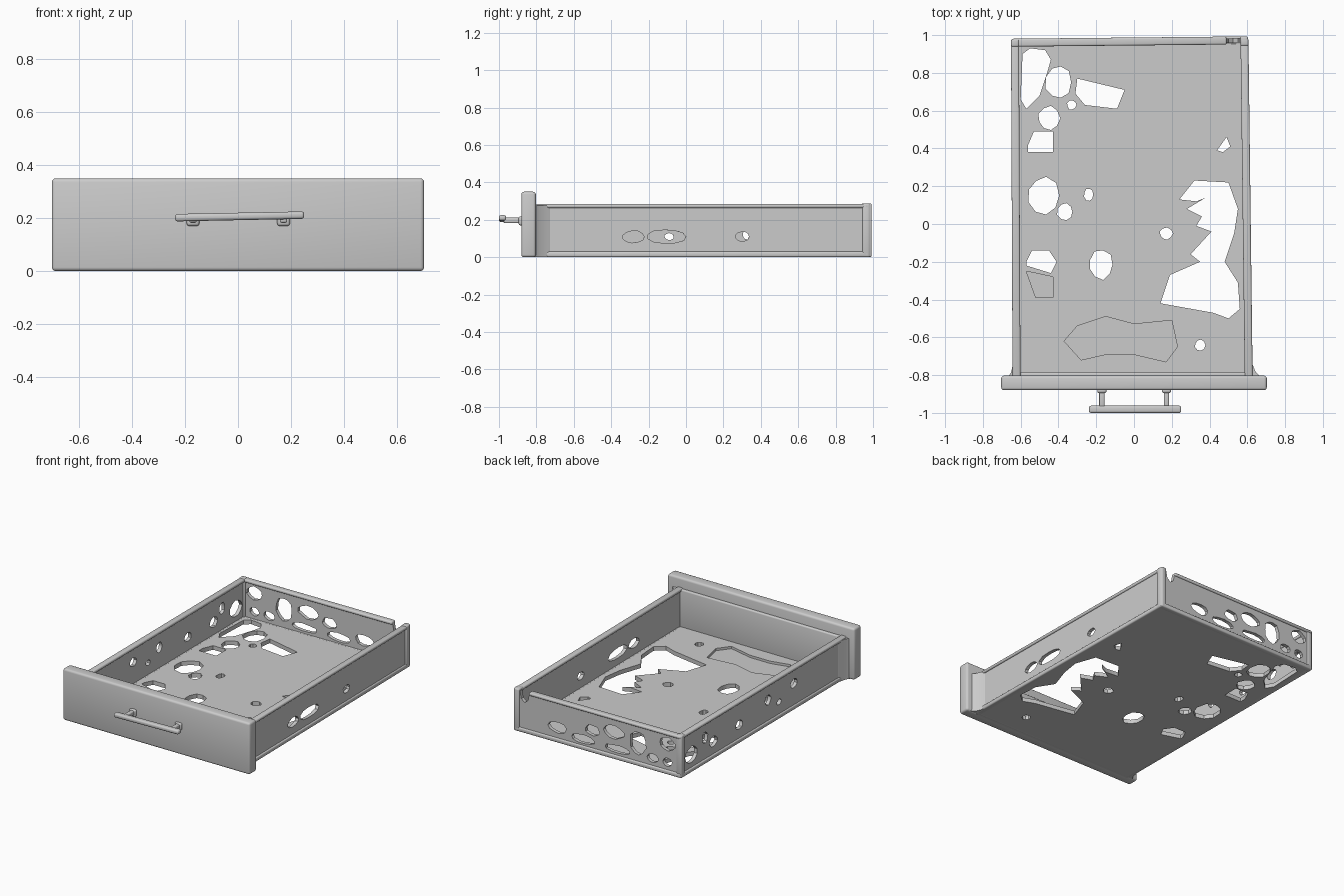
import bpy, bmesh, math, random
from mathutils import Matrix, Vector

random.seed(4)
if "Cube" in bpy.data.objects:
    bpy.data.objects.remove(bpy.data.objects["Cube"])

GREY = (0.6, 0.6, 0.6, 1)
mat = bpy.data.materials.new("plain grey")
mat.use_nodes = True
mat.diffuse_color = GREY
mat.node_tree.nodes["Principled BSDF"].inputs["Base Color"].default_value = GREY
parts = []


def add(name, data, matrix=Matrix()):
    ob = bpy.data.objects.new(name, data)
    bpy.context.collection.objects.link(ob)
    ob.matrix_world = matrix
    data.materials.append(mat)
    parts.append(ob)
    return ob


def box(name, lo, hi, bevel=0.008, matrix=Matrix(), slope=0.0):
    """Bevelled box between two corners; slope lifts z along x."""
    bm = bmesh.new()
    bmesh.ops.create_cube(bm, size=1)
    for v in bm.verts:
        v.co = Vector([l + (c + 0.5) * (h - l) for c, l, h in zip(v.co, lo, hi)])
        v.co.z += slope * v.co.x
    bmesh.ops.bevel(bm, geom=bm.edges[:], offset=bevel, segments=3,
                    profile=0.5, affect='EDGES')
    me = bpy.data.meshes.new(name)
    bm.to_mesh(me)
    bm.free()
    return add(name, me, matrix)


def ragged(cx, cy, rx, ry, n=11):
    """Uneven round hole outline."""
    out = []
    for i in range(n):
        a = math.tau * i / n
        k = random.uniform(0.9, 1.06)
        out.append((cx + rx * k * math.cos(a), cy + ry * k * math.sin(a)))
    return out


def plate(name, outline, holes, thick, matrix):
    """Flat plate with holes, filled from closed outlines."""
    cu = bpy.data.curves.new(name, 'CURVE')
    cu.dimensions = '2D'
    cu.fill_mode = 'BOTH'
    cu.extrude = thick / 2
    for pts in [outline] + holes:
        sp = cu.splines.new('POLY')
        sp.points.add(len(pts) - 1)
        for p, (x, y) in zip(sp.points, pts):
            p.co = (x, y, 0, 1)
        sp.use_cyclic_u = True
    ob = add(name, cu, matrix)
    bpy.ops.object.select_all(action='DESELECT')
    ob.select_set(True)
    bpy.context.view_layer.objects.active = ob
    bpy.ops.object.convert(target='MESH')
    parts[-1] = bpy.context.view_layer.objects.active


def wall(name, p0, p1, start, holes, notch=None):
    """Upright thin wall with thicker rims; holes are (position, z, rx, rz)."""
    p0, p1 = Vector((*p0, 0)), Vector((*p1, 0))
    d = (p1 - p0).normalized()
    up = Vector((0, 0, 1))
    m = Matrix((d, up, d.cross(up))).transposed().to_4x4()
    m.translation = p0
    length = (p1 - p0).length
    top, w = 0.285, 0.021
    outline = [(0, 0.005), (length, 0.005), (length, top - 0.01)]
    rim_end = length + 0.015
    if notch:
        a, b = notch[0] - start, notch[1] - start
        outline += [(b, top - 0.01), (b - 0.01, 0.225), ((a + b) / 2, 0.205),
                    (a + 0.01, 0.225), (a, top - 0.01)]
        rim_end = a
    outline.append((0, top - 0.01))
    plate(name, outline, [ragged(u - start, z, rx, rz) for u, z, rx, rz in holes], 0.024, m)
    box(name + "_top_rim", (-0.015, top - 0.022, -w), (rim_end, top, w), 0.009, m)
    box(name + "_bottom_rim", (-0.015, 0, -w), (length + 0.015, 0.03, w), 0.009, m)
    box(name + "_end_post", (length - 0.022, 0, -w), (length + 0.018, top + 0.003, w), 0.009, m)


# Side and back walls
wall("left_wall", (0.607, -0.8), (0.585, 0.965), -0.8,
     [(-0.28, 0.11, 0.06, 0.033), (-0.1, 0.11, 0.105, 0.038), (0.3, 0.11, 0.036, 0.027)])
wall("right_wall", (-0.622, -0.8), (-0.63, 0.96), -0.8,
     [(0.86, 0.115, 0.065, 0.055), (0.71, 0.175, 0.03, 0.04), (0.62, 0.115, 0.045, 0.035),
      (0.34, 0.12, 0.04, 0.03), (0.03, 0.17, 0.03, 0.035), (-0.09, 0.11, 0.025, 0.02),
      (-0.25, 0.175, 0.04, 0.03)])
wall("back_wall", (-0.63, 0.96), (0.585, 0.972), -0.63,
     [(-0.54, 0.205, 0.06, 0.045), (-0.54, 0.08, 0.035, 0.03), (-0.32, 0.155, 0.06, 0.08),
      (-0.43, 0.08, 0.04, 0.03), (-0.14, 0.18, 0.075, 0.045), (-0.17, 0.07, 0.1, 0.025),
      (0.02, 0.15, 0.055, 0.035), (0.09, 0.07, 0.09, 0.03), (0.28, 0.1, 0.07, 0.038)],
     notch=(0.49, 0.56))

# Floor: two thin layers sharing the worn-through holes
outline = [(-0.635, -0.82), (0.615, -0.82), (0.595, 0.97), (-0.64, 0.965)]
holes = [
    [(-0.59, 0.9), (-0.55, 0.93), (-0.47, 0.92), (-0.44, 0.87), (-0.46, 0.8),
     (-0.5, 0.68), (-0.57, 0.61), (-0.6, 0.66)],
    [(-0.3, 0.77), (-0.05, 0.71), (-0.09, 0.61), (-0.26, 0.63), (-0.31, 0.69)],
    [(-0.53, 0.49), (-0.43, 0.49), (-0.43, 0.38), (-0.56, 0.38), (-0.56, 0.42)],
    [(-0.57, -0.2), (-0.54, -0.14), (-0.45, -0.14), (-0.41, -0.2), (-0.44, -0.26), (-0.57, -0.22)],
    [(0.24, 0.13), (0.32, 0.23), (0.5, 0.22), (0.55, 0.08), (0.53, -0.05), (0.48, -0.2),
     (0.55, -0.31), (0.56, -0.45), (0.5, -0.5), (0.42, -0.47), (0.14, -0.42), (0.19, -0.27),
     (0.35, -0.2), (0.3, -0.16), (0.41, -0.04), (0.33, -0.01), (0.36, 0.04), (0.28, 0.08),
     (0.38, 0.14), (0.33, 0.12)],
    [(0.44, 0.39), (0.49, 0.46), (0.51, 0.41), (0.47, 0.38)],
] + [ragged(*h, n=9) for h in [
    (-0.4, 0.75, 0.07, 0.09), (-0.33, 0.63, 0.025, 0.025), (-0.45, 0.56, 0.058, 0.065),
    (-0.48, 0.15, 0.085, 0.1), (-0.365, 0.065, 0.042, 0.045), (-0.24, 0.155, 0.025, 0.033),
    (-0.175, -0.215, 0.066, 0.08), (0.17, -0.05, 0.035, 0.032), (0.35, -0.64, 0.028, 0.03)]]
pockets = [
    [(-0.37, -0.62), (-0.3, -0.54), (-0.15, -0.49), (0.0, -0.53), (0.2, -0.51), (0.23, -0.65),
     (0.17, -0.73), (0.0, -0.69), (-0.15, -0.69), (-0.28, -0.72)],
    [(-0.57, -0.25), (-0.43, -0.28), (-0.43, -0.39), (-0.52, -0.39)],
]
plate("floor_underside", outline, holes, 0.012, Matrix.Translation((0, 0, 0.006)))
plate("floor_top", outline, holes + pockets, 0.016, Matrix.Translation((0, 0, 0.02)))

# Front panel and the box front behind it
box("front_panel", (-0.703, -0.88, 0), (0.703, -0.803, 0.35), 0.014)
box("inner_front", (-0.63, -0.815, 0), (0.625, -0.785, 0.28), 0.008)

# Flared joints where the side walls meet the panel
for side, x in (("left", 0.622), ("right", -0.637)):
    s = 1 if x > 0 else -1
    f = 0.05 if x > 0 else 0.03
    pts = [(x - s * 0.02, -0.81), (x + s * f, -0.81), (x + s * f * 0.45, -0.785),
           (x + s * 0.004, -0.74), (x - s * 0.02, -0.7)]
    plate(side + "_joint", pts, [], 0.275, Matrix.Translation((0, 0, 0.1385)))

# Handle
box("handle_bar", (-0.238, -1.0, 0.192), (0.25, -0.962, 0.22), 0.01, slope=0.02)
for side, x in (("left", 0.172), ("right", -0.17)):
    box(side + "_handle_post", (x - 0.014, -0.975, 0.182), (x + 0.014, -0.87, 0.212), 0.007)
    box(side + "_handle_foot", (x - 0.024, -0.895, 0.17), (x + 0.024, -0.87, 0.218), 0.01)

# Smooth shading with crisp edges
bpy.ops.object.select_all(action='DESELECT')
for ob in parts:
    ob.select_set(True)
bpy.context.view_layer.objects.active = parts[0]
bpy.ops.object.shade_smooth_by_angle(angle=math.radians(35))
